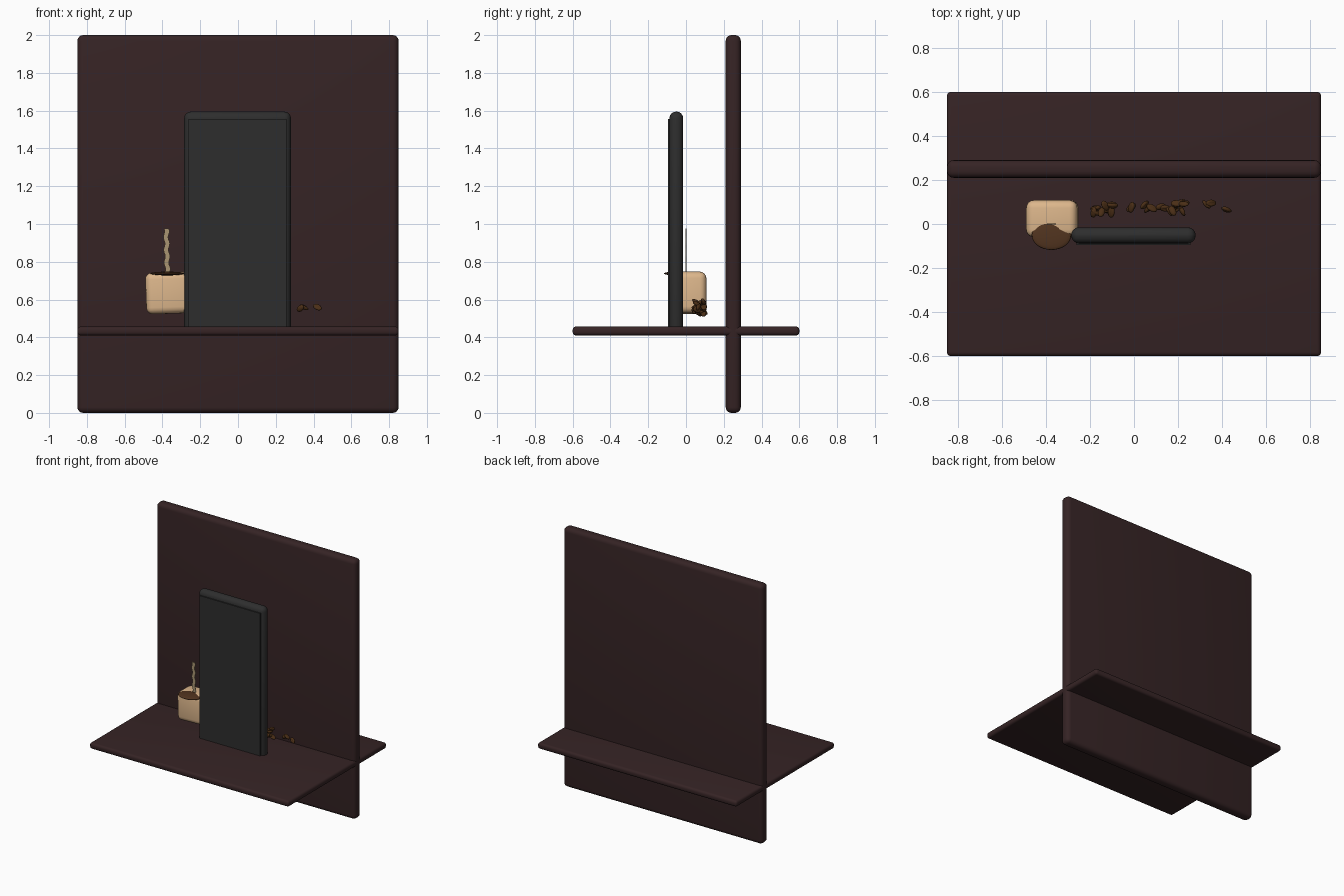
import bpy, bmesh, math, random
from mathutils import Vector, Matrix

if "Cube" in bpy.data.objects:
    bpy.data.objects.remove(bpy.data.objects["Cube"])

random.seed(4)


def material(name, rgb):
    m = bpy.data.materials.new(name)
    m.diffuse_color = (*rgb, 1)
    m.use_nodes = True
    m.node_tree.nodes["Principled BSDF"].inputs["Base Color"].default_value = m.diffuse_color
    return m


WOOD = material("dark wood", (0.036, 0.017, 0.018))
BLACK = material("charcoal", (0.027, 0.027, 0.027))
CREAM = material("cream", (0.72, 0.47, 0.26))
COFFEE = material("coffee brown", (0.085, 0.035, 0.014))
BEAN = material("bean brown", (0.07, 0.028, 0.008))
STEAM = material("pale steam", (0.40, 0.30, 0.17))


def finish(bm, name, mat, smooth=True):
    me = bpy.data.meshes.new(name)
    bm.to_mesh(me)
    bm.free()
    me.materials.append(mat)
    ob = bpy.data.objects.new(name, me)
    bpy.context.collection.objects.link(ob)
    for p in me.polygons:
        p.use_smooth = smooth
    return ob


def rounded_box(name, lo, hi, radius, mat, tilt=0, segments=4):
    lo, hi = Vector(lo), Vector(hi)
    bm = bmesh.new()
    bmesh.ops.create_cube(bm, size=1)
    bmesh.ops.scale(bm, vec=hi - lo, verts=bm.verts)
    if radius:
        bmesh.ops.bevel(bm, geom=bm.edges[:], offset=radius, segments=segments,
                        profile=0.5, affect='EDGES')
    bmesh.ops.rotate(bm, matrix=Matrix.Rotation(tilt, 3, 'Y'), verts=bm.verts)
    bmesh.ops.translate(bm, vec=(lo + hi) / 2, verts=bm.verts)
    ob = finish(bm, name, mat)
    bpy.context.view_layer.objects.active = ob
    ob.select_set(True)
    bpy.ops.object.shade_smooth_by_angle(angle=math.radians(40))
    ob.select_set(False)
    return ob


# Backdrop and table top
rounded_box("back_wall", (-0.85, 0.21, 0), (0.85, 0.29, 2), 0.03, WOOD)
rounded_box("table_top", (-0.85, -0.6, 0.41), (0.85, 0.6, 0.457), 0.018, WOOD)

# Upright slab with a thin front plate
rounded_box("slab_body", (-0.285, -0.088, 0.41), (0.28, -0.015, 1.595), 0.035, BLACK)
rounded_box("slab_screen", (-0.261, -0.096, 0.43), (0.256, -0.087, 1.556), 0, BLACK)

# Cup
rounded_box("cup", (-0.488, -0.06, 0.525), (-0.255, 0.108, 0.745), 0.035, CREAM,
            tilt=math.radians(-2))

# Thin lens of coffee
bm = bmesh.new()
bmesh.ops.create_uvsphere(bm, u_segments=32, v_segments=10, radius=1)
bmesh.ops.scale(bm, vec=(0.09, 0.068, 0.010), verts=bm.verts)
bmesh.ops.translate(bm, vec=(-0.375, -0.05, 0.738), verts=bm.verts)
finish(bm, "coffee_surface", COFFEE)

# Wavy ribbon of steam
bm = bmesh.new()
rows = []
for i in range(25):
    z = 0.745 + 0.23 * i / 24
    x = -0.374 + 0.004 * math.sin(i * 0.9) - 0.006 * i / 24
    rows.append([bm.verts.new((x + s * 0.013, y, z))
                 for s, y in ((-1, -0.002), (1, -0.002), (1, 0.002), (-1, 0.002))])
for a, b in zip(rows, rows[1:]):
    for k in range(4):
        n = (k + 1) % 4
        bm.faces.new((a[k], a[n], b[n], b[k]))
bm.faces.new(rows[0][::-1])
bm.faces.new(rows[-1])
finish(bm, "steam", STEAM, False)


# Scattered beans
def bean(index, x, y, z):
    bm = bmesh.new()
    bmesh.ops.create_uvsphere(bm, u_segments=10, v_segments=8, radius=1)
    for v in bm.verts:                     # crease along the flat side
        if v.co.z > 0.3:
            v.co.z *= 0.45 + 0.5 * min(1, abs(v.co.y) * 2)
    bmesh.ops.scale(bm, vec=(0.027, 0.016, 0.012), verts=bm.verts)
    rot = (Matrix.Rotation(random.uniform(0, math.pi), 3, 'Z')
           @ Matrix.Rotation(random.uniform(-0.6, 0.6), 3, 'Y')
           @ Matrix.Rotation(random.uniform(0, 6.28), 3, 'X'))
    bmesh.ops.rotate(bm, matrix=rot, verts=bm.verts)
    bmesh.ops.translate(bm, vec=(x, y, z), verts=bm.verts)
    finish(bm, f"bean_{index}", BEAN)


groups = [(-0.20, -0.09, 11), (-0.03, -0.01, 2), (0.03, 0.09, 3),
          (0.12, 0.16, 3), (0.17, 0.25, 10)]
spots = [(random.uniform(a, b), random.uniform(0.05, 0.095), random.uniform(0.525, 0.59))
         for a, b, n in groups for _ in range(n)]
spots += [(0.33, 0.09, 0.553), (0.35, 0.095, 0.56), (0.42, 0.065, 0.56)]
for i, spot in enumerate(spots):
    bean(i, *spot)
